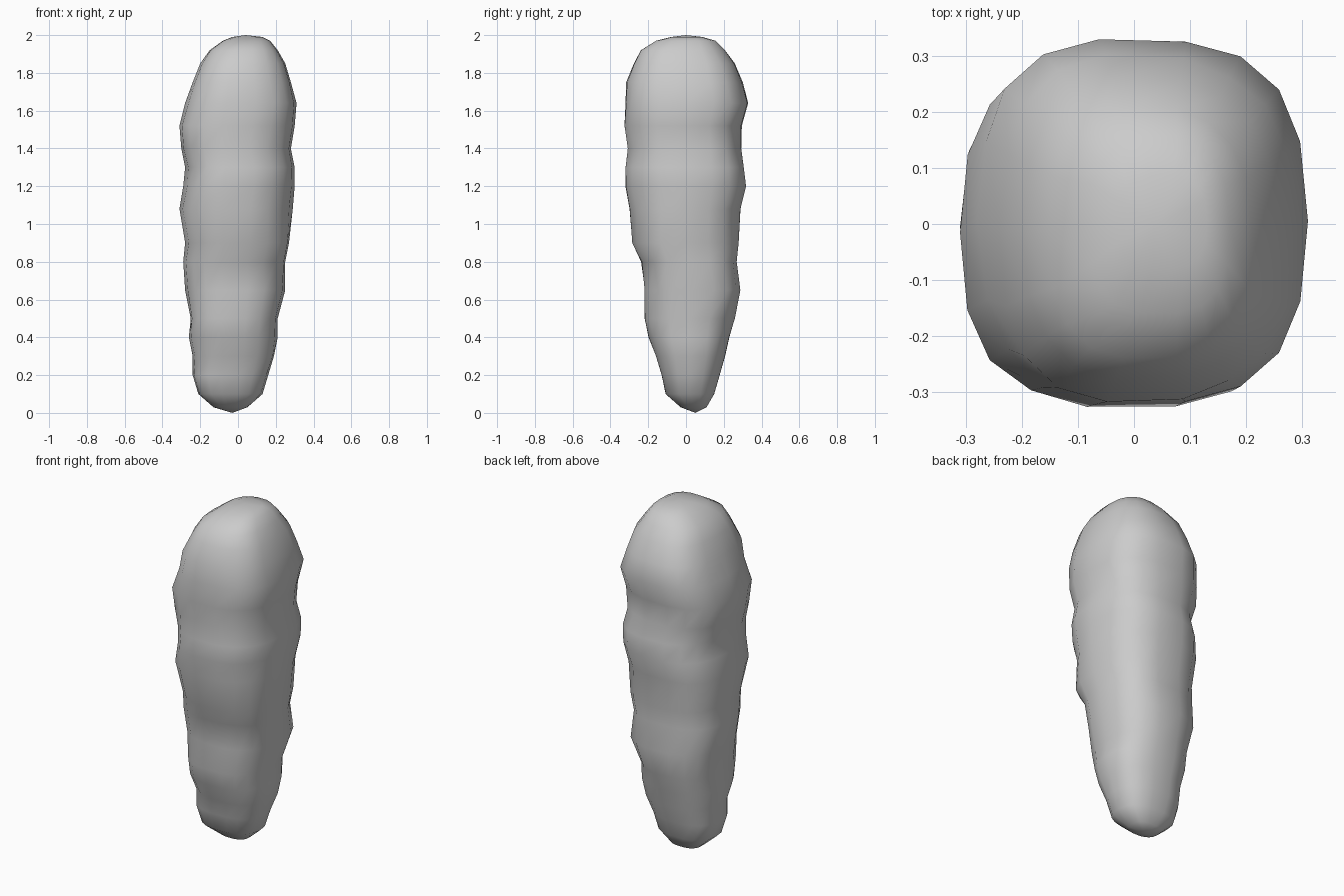
import bpy
import bmesh
import math
from mathutils import Vector, noise

cube = bpy.data.objects.get("Cube")
if cube:
    bpy.data.objects.remove(cube, do_unlink=True)

# Stone cross-sections: height, x min, x max, y min, y max
SECTIONS = [
    (0.03, -.13, .05, -.03, .11),
    (0.1, -.21, .13, -.11, .15),
    (0.2, -.24, .16, -.13, .18),
    (0.3, -.24, .19, -.16, .21),
    (0.4, -.26, .21, -.2, .23),
    (0.5, -.25, .21, -.22, .26),
    (0.65, -.28, .25, -.22, .29),
    (0.8, -.29, .25, -.24, .27),
    (0.9, -.28, .27, -.29, .28),
    (1.08, -.31, .29, -.3, .29),
    (1.2, -.29, .3, -.32, .32),
    (1.3, -.28, .3, -.32, .31),
    (1.4, -.3, .28, -.31, .3),
    (1.52, -.31, .3, -.33, .3),
    (1.64, -.28, .31, -.32, .33),
    (1.75, -.24, .28, -.32, .3),
    (1.85, -.2, .25, -.28, .26),
    (1.92, -.15, .21, -.24, .21),
    (1.97, -.08, .17, -.16, .16),
    (1.99, -.03, .13, -.08, .09),
]
SIDES = 18
SQUARENESS = 2.6


def rounded(value):
    """Turn a sine or cosine into its rounded-square counterpart."""
    return math.copysign(abs(value) ** (2 / SQUARENESS), value)


def stone_ring(bm, z, x_min, x_max, y_min, y_max):
    """One rounded-square ring, with shallow dents near the corners."""
    centre = Vector(((x_min + x_max) / 2, (y_min + y_max) / 2, z))
    half_x, half_y = (x_max - x_min) / 2, (y_max - y_min) / 2
    ring = []
    for i in range(SIDES):
        angle = math.tau * i / SIDES
        offset = Vector((half_x * rounded(math.cos(angle)),
                         half_y * rounded(math.sin(angle)), 0))
        corner = abs(math.sin(angle * 2))
        bump = noise.noise((centre + offset) * 5)
        ring.append(bm.verts.new(centre + offset * (1 + 0.07 * corner * bump)))
    return ring


def close_end(bm, ring, tip):
    """Close an end of the stone with a fan of triangles."""
    point = bm.verts.new(tip)
    for i, vert in enumerate(ring):
        bm.faces.new((vert, ring[(i + 1) % SIDES], point))


# Tall lumpy stone
bm = bmesh.new()
rings = [stone_ring(bm, *section) for section in SECTIONS]
for low, high in zip(rings, rings[1:]):
    for i in range(SIDES):
        j = (i + 1) % SIDES
        bm.faces.new((low[i], low[j], high[j], high[i]))
close_end(bm, rings[0], (-.03, .05, 0))
close_end(bm, rings[-1], (.04, 0, 2))
bmesh.ops.recalc_face_normals(bm, faces=bm.faces[:])
for face in bm.faces:
    face.smooth = True
mesh = bpy.data.meshes.new("standing_stone")
bm.to_mesh(mesh)
bm.free()
stone = bpy.data.objects.new("standing_stone", mesh)
bpy.context.collection.objects.link(stone)

# Plain grey stone
grey = bpy.data.materials.new("stone_grey")
grey.use_nodes = True
colour = (0.6, 0.6, 0.6, 1)
grey.diffuse_color = colour
for node in grey.node_tree.nodes:
    if node.type == "BSDF_PRINCIPLED":
        node.inputs["Base Color"].default_value = colour
mesh.materials.append(grey)
